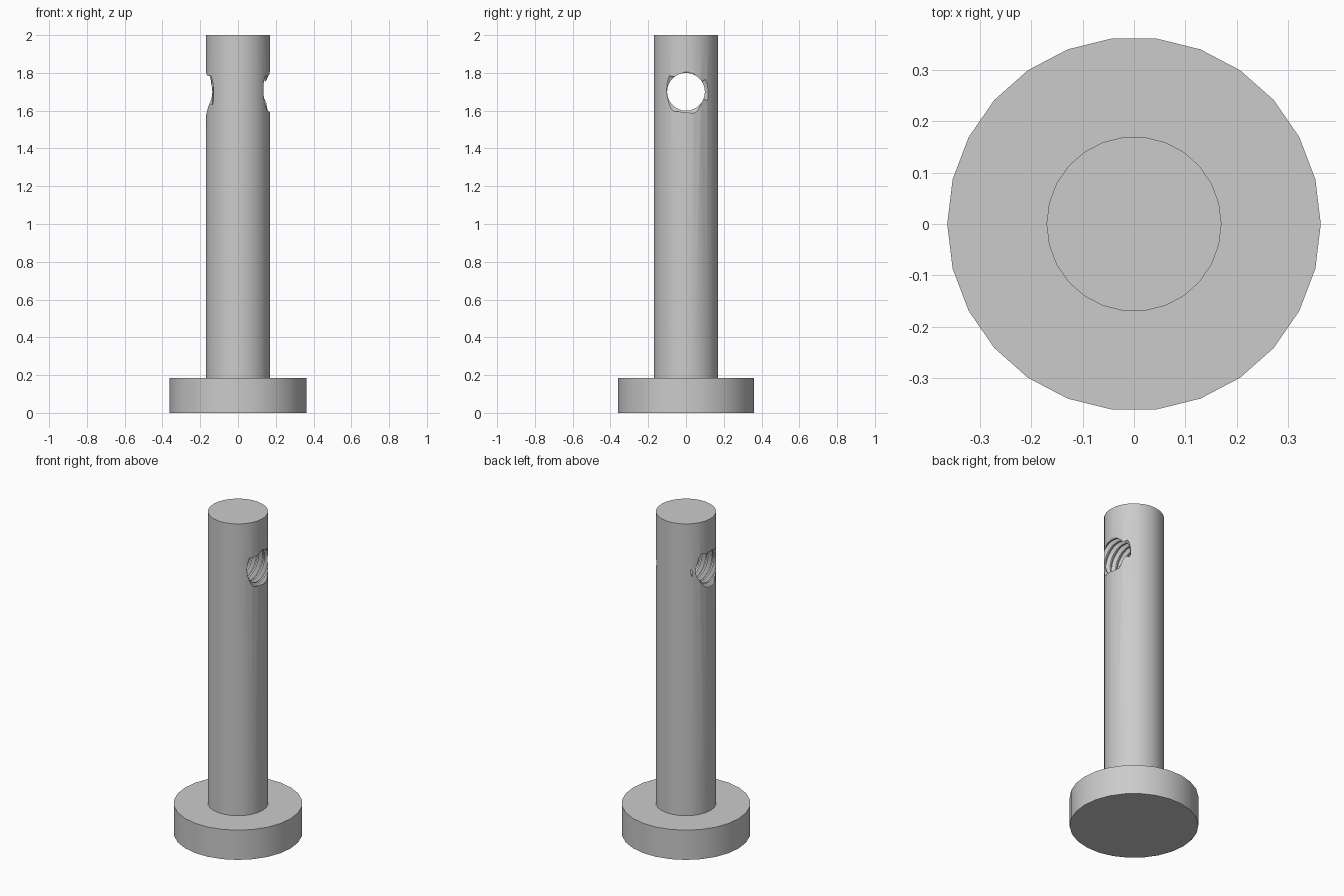
import bpy, bmesh, math

if "Cube" in bpy.data.objects:
    bpy.data.objects.remove(bpy.data.objects["Cube"])

SIDES = 26
HOLE_Z = 1.7
PITCH = 0.041
MINOR, MAJOR = 0.1, 0.121

# One plain grey
grey = bpy.data.materials.new("plain grey")
grey.use_nodes = True
colour = (0.6, 0.6, 0.6, 1)
grey.diffuse_color = colour
grey.node_tree.nodes["Principled BSDF"].inputs["Base Color"].default_value = colour


def cylinder(name, radius, bottom, top):
    bpy.ops.mesh.primitive_cylinder_add(
        vertices=SIDES, radius=radius, depth=top - bottom,
        location=(0, 0, (bottom + top) / 2),
        rotation=(0, 0, math.pi / 2))
    obj = bpy.context.object
    obj.name = name
    obj.data.materials.append(grey)
    return obj


def thread_cutter(name, steps=32, turns=12):
    """Closed helical tap along x: a trapezoid profile swept round the axis."""
    profile = [(0, MINOR), (0.25, MINOR), (0.56, MAJOR), (0.69, MAJOR)]
    count = len(profile)
    bm = bmesh.new()
    start = -PITCH * (turns + 1) / 2
    grid = {}
    for j in range(turns * count + 1):
        offset, radius = profile[j % count]
        for i in range(steps):
            a = 2 * math.pi * i / steps
            x = start + PITCH * (j // count + offset + i / steps)
            grid[i, j] = bm.verts.new((x, radius * math.cos(a), radius * math.sin(a)))

    def vert(i, j):
        return grid[i, j] if i < steps else grid[0, j + count]

    last = (turns - 1) * count
    for j in range(last):
        for i in range(steps):
            bm.faces.new((vert(i, j), vert(i + 1, j), vert(i + 1, j + 1), vert(i, j + 1)))
    # Fan caps, each including the step where the helix ends
    for j, x in ((0, start - PITCH), (last, -start + PITCH)):
        centre = bm.verts.new((x, 0, 0))
        rim = [vert(i, j) for i in range(steps + 1)]
        rim += [grid[0, j + k] for k in range(count - 1, 0, -1)]
        for k in range(len(rim)):
            bm.faces.new((rim[k], rim[(k + 1) % len(rim)], centre))
    loose = [v for v in bm.verts if not v.link_faces]
    bmesh.ops.delete(bm, geom=loose, context="VERTS")
    bmesh.ops.recalc_face_normals(bm, faces=bm.faces)
    mesh = bpy.data.meshes.new(name)
    bm.to_mesh(mesh)
    bm.free()
    mesh.materials.append(grey)
    obj = bpy.data.objects.new(name, mesh)
    bpy.context.collection.objects.link(obj)
    obj.location.z = HOLE_Z
    obj.hide_render = True
    return obj


# Flange and shaft
flange = cylinder("flange", 0.363, 0, 0.185)
shaft = cylinder("shaft", 0.17, 0.1, 2)

# Threaded cross hole
cutter = thread_cutter("hole_cutter")
bpy.context.view_layer.update()
cut = shaft.modifiers.new("cross_hole", "BOOLEAN")
cut.object = cutter
cut.operation = "DIFFERENCE"
cut.solver = "EXACT"
bpy.ops.object.select_all(action="DESELECT")
shaft.select_set(True)
bpy.context.view_layer.objects.active = shaft
bpy.ops.object.modifier_apply(modifier=cut.name)
bpy.data.objects.remove(cutter)

# Smooth walls, crisp rims
flange.select_set(True)
bpy.ops.object.shade_smooth_by_angle(angle=math.radians(30))
